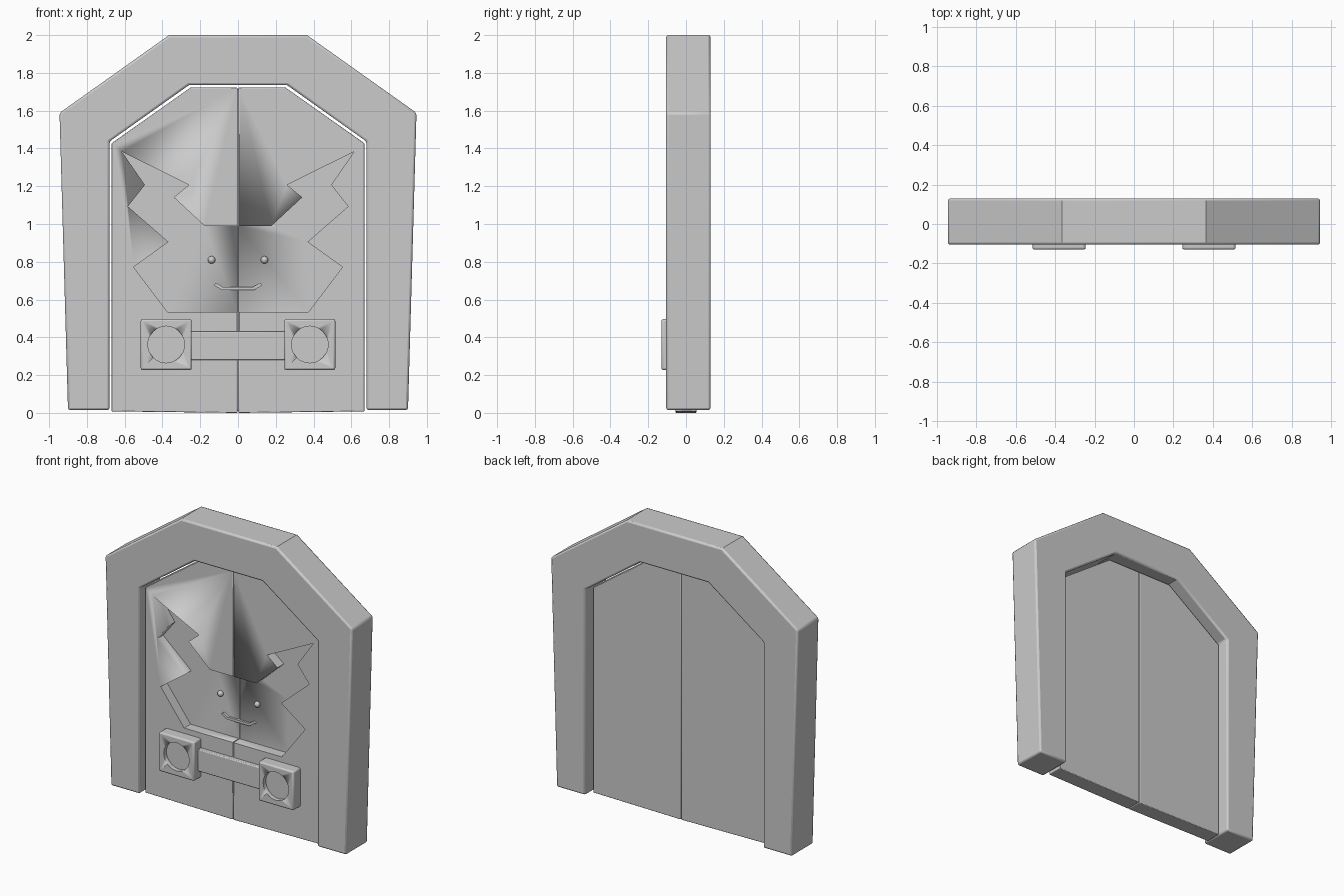
import bpy, bmesh, math

cube = bpy.data.objects.get("Cube")
if cube:
    bpy.data.objects.remove(cube, do_unlink=True)

stone = bpy.data.materials.new("stone grey")
stone.use_nodes = True
GREY = (0.6, 0.6, 0.6, 1)
stone.diffuse_color = GREY
stone.node_tree.nodes["Principled BSDF"].inputs["Base Color"].default_value = GREY

FRONT, BACK, FLOOR = -0.055, 0.055, 0.015   # door faces and carving floor


def finish(ob):
    """Rounded shading with sharp edges kept."""
    bpy.ops.object.select_all(action='DESELECT')
    ob.select_set(True)
    bpy.context.view_layer.objects.active = ob
    bpy.ops.object.shade_smooth_by_angle(angle=math.radians(35))


def prism(name, outline, y0, y1, bevel=0.0):
    """Extrude an (x, z) outline from y0 back to y1."""
    bm = bmesh.new()
    face = bm.faces.new([bm.verts.new((x, y0, z)) for x, z in outline])
    out = bmesh.ops.extrude_face_region(bm, geom=[face])
    for v in out["geom"]:
        if isinstance(v, bmesh.types.BMVert):
            v.co.y = y1
    bmesh.ops.recalc_face_normals(bm, faces=bm.faces)
    me = bpy.data.meshes.new(name)
    bm.to_mesh(me)
    bm.free()
    me.materials.append(stone)
    ob = bpy.data.objects.new(name, me)
    bpy.context.collection.objects.link(ob)
    if bevel:
        mod = ob.modifiers.new("rounded edges", 'BEVEL')
        mod.width, mod.segments = bevel, 2
        mod.limit_method = 'ANGLE'
        mod.angle_limit = math.radians(50)
    finish(ob)
    return ob


def mirrored(half):
    """Complete an outline given for +x only."""
    return half + [(-x, z) for x, z in reversed(half)]


def box(x0, x1, z0, z1):
    return [(x0, z0), (x1, z0), (x1, z1), (x0, z1)]


def carve(ob, cutter):
    mod = ob.modifiers.new("carving", 'BOOLEAN')
    mod.operation, mod.object, mod.solver = 'DIFFERENCE', cutter, 'EXACT'
    cutter.hide_render = True
    cutter.hide_viewport = True
    cutter.display_type = 'WIRE'


# Surrounding arch
arch = [(0.68, 0.015), (0.90, 0.015), (0.945, 1.588), (0.365, 2.0)]
opening = [(0.26, 1.735), (0.68, 1.437)]
right_edge = arch + [(-x, z) for x, z in reversed(arch)]
inner = [(-x, z) for x, z in reversed(opening)] + opening[:]
prism("door_frame", right_edge + inner, -0.105, 0.13, 0.012)

# Carved creature head: cutter outline
head = mirrored([(0.373, 0.534), (0.553, 0.772), (0.368, 0.905), (0.583, 1.093),
                 (0.493, 1.207), (0.615, 1.383), (0.26, 1.207), (0.34, 1.141),
                 (0.177, 0.99)])
head_cutter = prism("head_cutter", head, FRONT - 0.05, FLOOR)

# Two door leaves meeting at the middle seam
leaf = [(0.003, 0.0), (0.67, 0.008), (0.67, 1.427), (0.252, 1.722), (0.003, 1.722)]
for side, name in ((1, "left_door"), (-1, "right_door")):
    door = prism(name, [(side * x, z) for x, z in leaf], FRONT, BACK, 0.004)
    carve(door, head_cutter)

# Thin core closing the seam
prism("seam_core", box(-0.01, 0.01, 0.01, 1.715), FLOOR + 0.003, BACK - 0.012)

# Face details on the carving floor
for side, name in ((1, "left_eye"), (-1, "right_eye")):
    bpy.ops.mesh.primitive_uv_sphere_add(segments=16, ring_count=8, radius=0.02,
                                         location=(side * 0.14, FLOOR - 0.005, 0.81))
    eye = bpy.context.object
    eye.name = name
    eye.data.materials.append(stone)
    finish(eye)
prism("mouth", mirrored([(0.085, 0.65), (0.13, 0.677), (0.115, 0.688), (0.08, 0.667)]),
      FLOOR - 0.015, FLOOR + 0.01)

# Lock: crossbar between two plates with round sockets
prism("lock_bar", box(-0.25, 0.25, 0.28, 0.432), -0.085, FRONT + 0.01, 0.006)
for side, name in ((1, "left_lock_plate"), (-1, "right_lock_plate")):
    cx, cz = side * 0.38, 0.362
    plate = prism(name, box(cx - 0.135, cx + 0.135, cz - 0.135, cz + 0.135),
                  -0.13, FRONT + 0.01, 0.01)
    ring = [(cx + 0.097 * math.cos(i * math.tau / 32), cz + 0.097 * math.sin(i * math.tau / 32))
            for i in range(32)]
    carve(plate, prism(name + "_cutter", ring, -0.2, -0.1))
